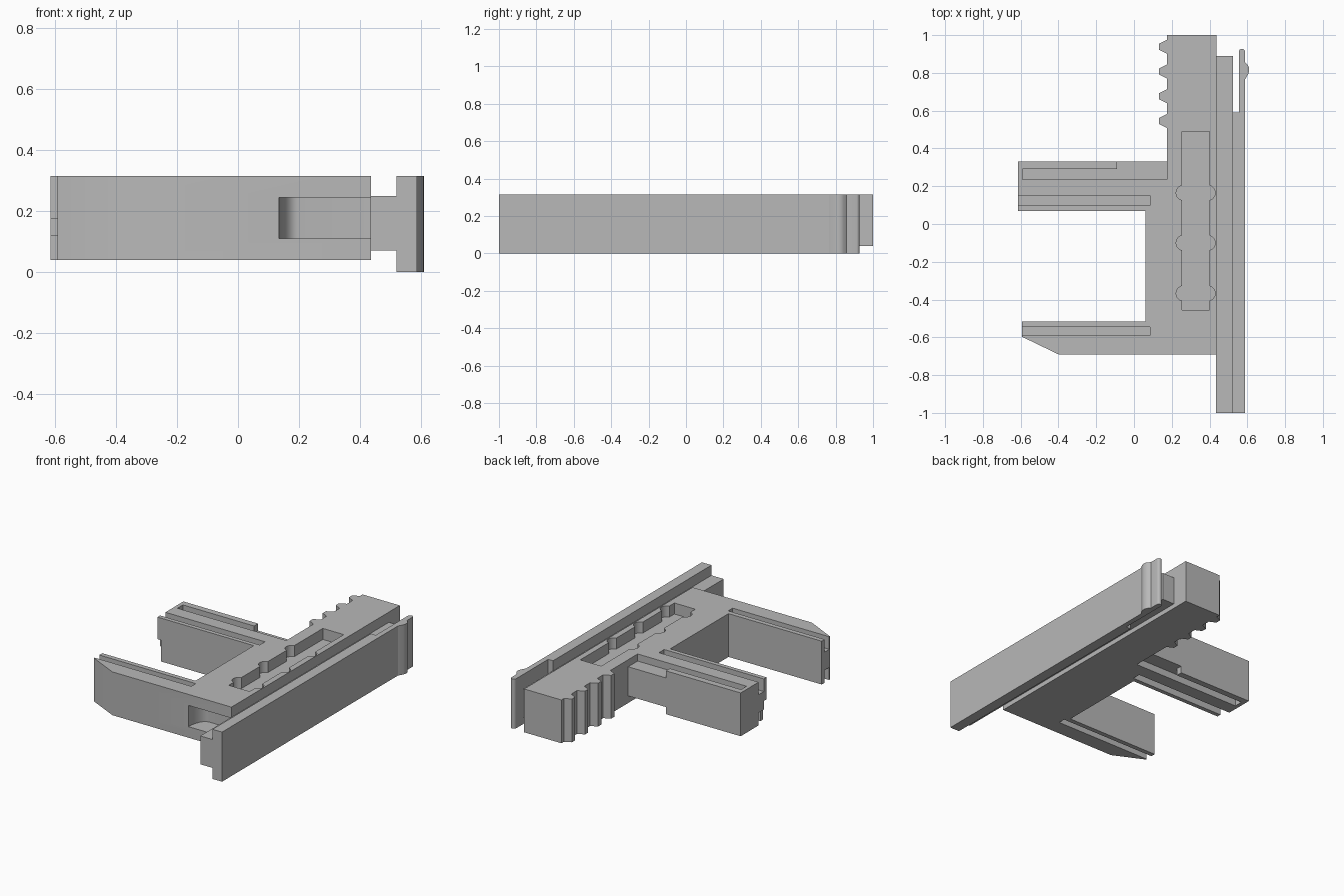
import bpy, bmesh, math

cube = bpy.data.objects.get("Cube")
if cube:
    bpy.data.objects.remove(cube, do_unlink=True)

grey = bpy.data.materials.new("plain grey")
grey.use_nodes = True
grey.diffuse_color = (0.48, 0.48, 0.48, 1)
grey.node_tree.nodes["Principled BSDF"].inputs["Base Color"].default_value = grey.diffuse_color

BOTTOM, TOP = 0.04, 0.315


def prism(name, outline, z0, z1):
    """Extrude a flat outline from z0 to z1."""
    bm = bmesh.new()
    face = bm.faces.new([bm.verts.new((x, y, z0)) for x, y in outline])
    geom = bmesh.ops.extrude_face_region(bm, geom=[face])["geom"]
    bmesh.ops.translate(bm, vec=(0, 0, z1 - z0),
                        verts=[v for v in geom if isinstance(v, bmesh.types.BMVert)])
    bmesh.ops.recalc_face_normals(bm, faces=bm.faces)
    mesh = bpy.data.meshes.new(name)
    bm.to_mesh(mesh)
    bm.free()
    mesh.materials.append(grey)
    obj = bpy.data.objects.new(name, mesh)
    bpy.context.collection.objects.link(obj)
    return obj


def box(name, x0, x1, y0, y1, z0, z1):
    return prism(name, [(x0, y0), (x1, y0), (x1, y1), (x0, y1)], z0, z1)


def circle(cx, cy, r, n=24):
    return [(cx + r * math.cos(math.tau * i / n), cy + r * math.sin(math.tau * i / n))
            for i in range(n)]


def cut(target, cutter):
    """Subtract the cutter and discard it."""
    cutter.hide_render = True
    mod = target.modifiers.new("cut", "BOOLEAN")
    mod.operation = "DIFFERENCE"
    mod.solver = "EXACT"
    mod.object = cutter
    bpy.context.view_layer.objects.active = target
    bpy.ops.object.modifier_apply(modifier=mod.name)
    bpy.data.objects.remove(cutter, do_unlink=True)


def cut_both_sides(target, outline, depth):
    """Cut the same groove into the top and the underside."""
    cut(target, prism("groove", outline, TOP - depth, TOP + 0.1))
    cut(target, prism("groove", outline, BOTTOM - 0.1, BOTTOM + depth))


def rect(x0, x1, y0, y1):
    return [(x0, y0), (x1, y0), (x1, y1), (x0, y1)]


# Body outline: bar with two arms and a toothed edge
outline = [(0.437, 1), (0.437, -0.69), (-0.4, -0.69), (-0.593, -0.597),
           (-0.593, -0.515), (0.062, -0.515), (0.062, 0.07), (-0.615, 0.07),
           (-0.615, 0.33), (0.175, 0.33)]
for i in range(4):
    y = 0.545 + 0.131 * i
    outline += [(0.175, y - 0.037), (0.133, y - 0.016), (0.133, y + 0.016), (0.175, y + 0.037)]
outline.append((0.175, 1))
body = prism("body", outline, BOTTOM, TOP)

# Grooves along the arms
cut_both_sides(body, rect(-0.7, 0.085, 0.097, 0.15), 0.08)
cut_both_sides(body, rect(-0.7, 0.085, -0.59, -0.545), 0.08)
cut_both_sides(body, [(-0.59, 0.235), (0.175, 0.235), (0.175, 0.4),
                      (-0.09, 0.4), (-0.09, 0.29), (-0.59, 0.29)], 0.045)

# Shortened lower half of the inner rib
cut(body, box("rib_notch", -0.7, -0.59, 0.05, 0.097, 0, 0.175))

# Shallow slot with round side pockets
cut(body, box("slot", 0.253, 0.4, -0.455, 0.49, TOP - 0.07, TOP + 0.1))
for y in (0.165, -0.1, -0.367):
    for x in (0.263, 0.39):
        cut(body, prism("pocket", circle(x, y, 0.04), TOP - 0.07, TOP + 0.1))

# Curved pocket at the front corner
curve = [(0.135 + 0.06 * (1 - math.cos(a)), -0.69 + 0.12 * math.sin(a))
         for a in [math.pi / 2 * i / 8 for i in range(9)]]
cut(body, prism("front_pocket", [(0.135, -0.8)] + curve + [(0.5, -0.57), (0.5, -0.8)],
                0.11, 0.245))

# Rail: narrow web and tall flange
box("rail_web", 0.435, 0.523, -1, 0.89, 0.07, 0.25)
box("rail_flange", 0.521, 0.588, -1, 0.59, 0, TOP)

# Springy clip with a rounded tip and an outward bump
tip = [(0.5715 + 0.0165 * math.cos(a), 0.911 + 0.0165 * math.sin(a))
       for a in [math.pi * i / 8 for i in range(9)]]
bump = [(0.588, 0.765), (0.605, 0.795), (0.609, 0.808), (0.61, 0.82),
        (0.607, 0.833), (0.602, 0.842), (0.588, 0.857)]
clip = prism("clip", [(0.555, 0.585), (0.588, 0.585)] + bump + tip, 0, TOP)

for obj in (body, clip):
    bpy.ops.object.select_all(action="DESELECT")
    obj.select_set(True)
    bpy.context.view_layer.objects.active = obj
    bpy.ops.object.shade_smooth_by_angle(angle=math.radians(28))
